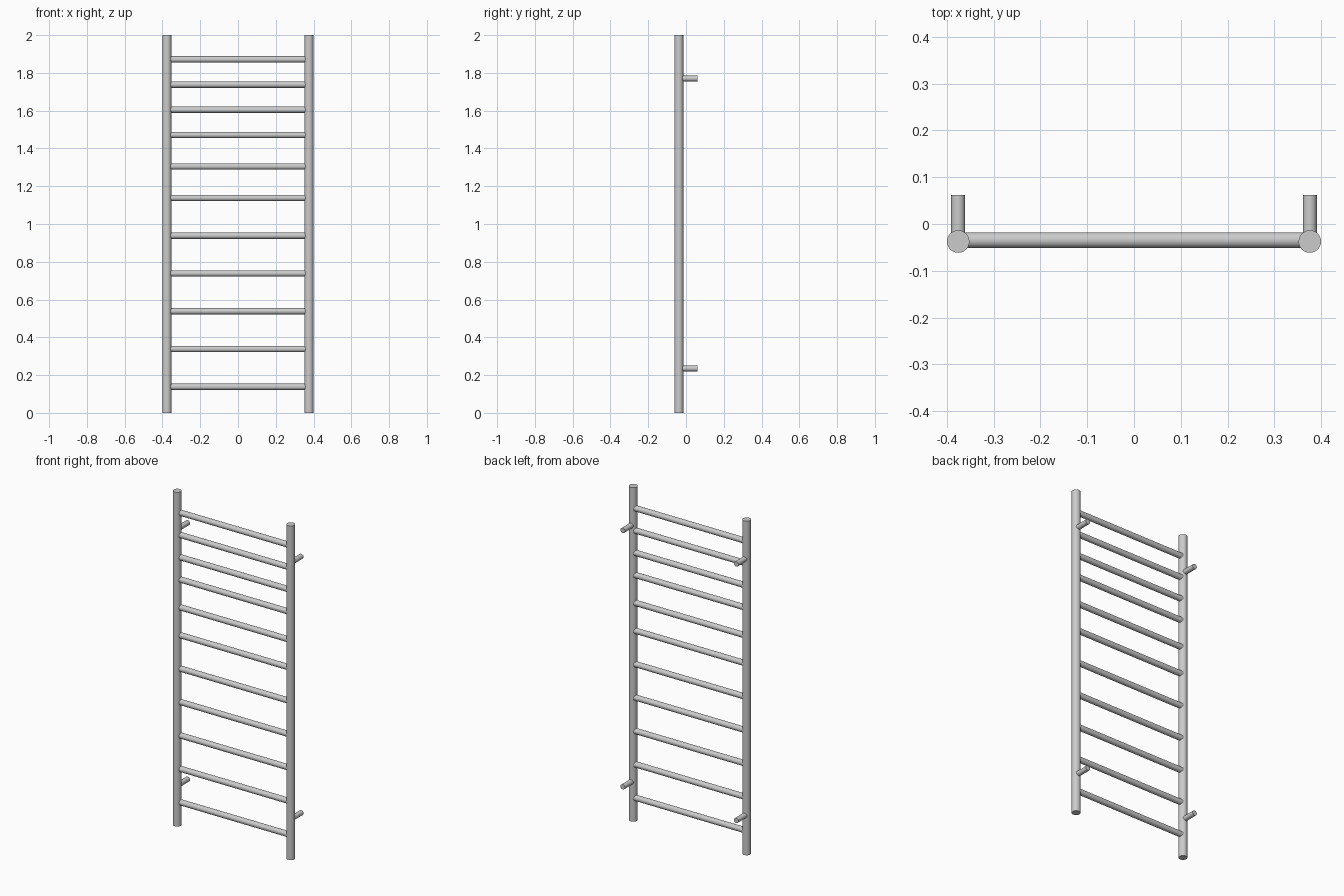
import bpy
from mathutils import Vector

if "Cube" in bpy.data.objects:
    bpy.data.objects.remove(bpy.data.objects["Cube"])

POST_X, POST_Y = 0.376, -0.0375


def tube(name, start, end, radius, sides=48):
    a, b = Vector(start), Vector(end)
    d = b - a
    bpy.ops.mesh.primitive_cylinder_add(
        vertices=sides, radius=radius, depth=d.length, location=(a + b) / 2,
        rotation=d.to_track_quat('Z', 'Y').to_euler())
    obj = bpy.context.object
    obj.name = name
    bpy.ops.object.shade_smooth_by_angle()
    return obj


# Upright posts with wall brackets on the back
for side, s in (("left", -1), ("right", 1)):
    x = s * POST_X
    tube(f"{side}_post", (x, POST_Y, 0), (x, POST_Y, 2), 0.024)
    for level, z in (("lower", 0.235), ("upper", 1.77)):
        tube(f"{side}_{level}_wall_bracket", (x, POST_Y, z), (x, 0.0615, z), 0.015)

# Rungs, closer together towards the top
gaps = [0.2] * 5 + [0.1667] * 2 + [0.1333] * 3
z = 0.138
for i, gap in enumerate(gaps + [0]):
    tube(f"rung_{i + 1}", (-0.368, -0.0345, z), (0.368, -0.0345, z), 0.0168)
    z += gap
